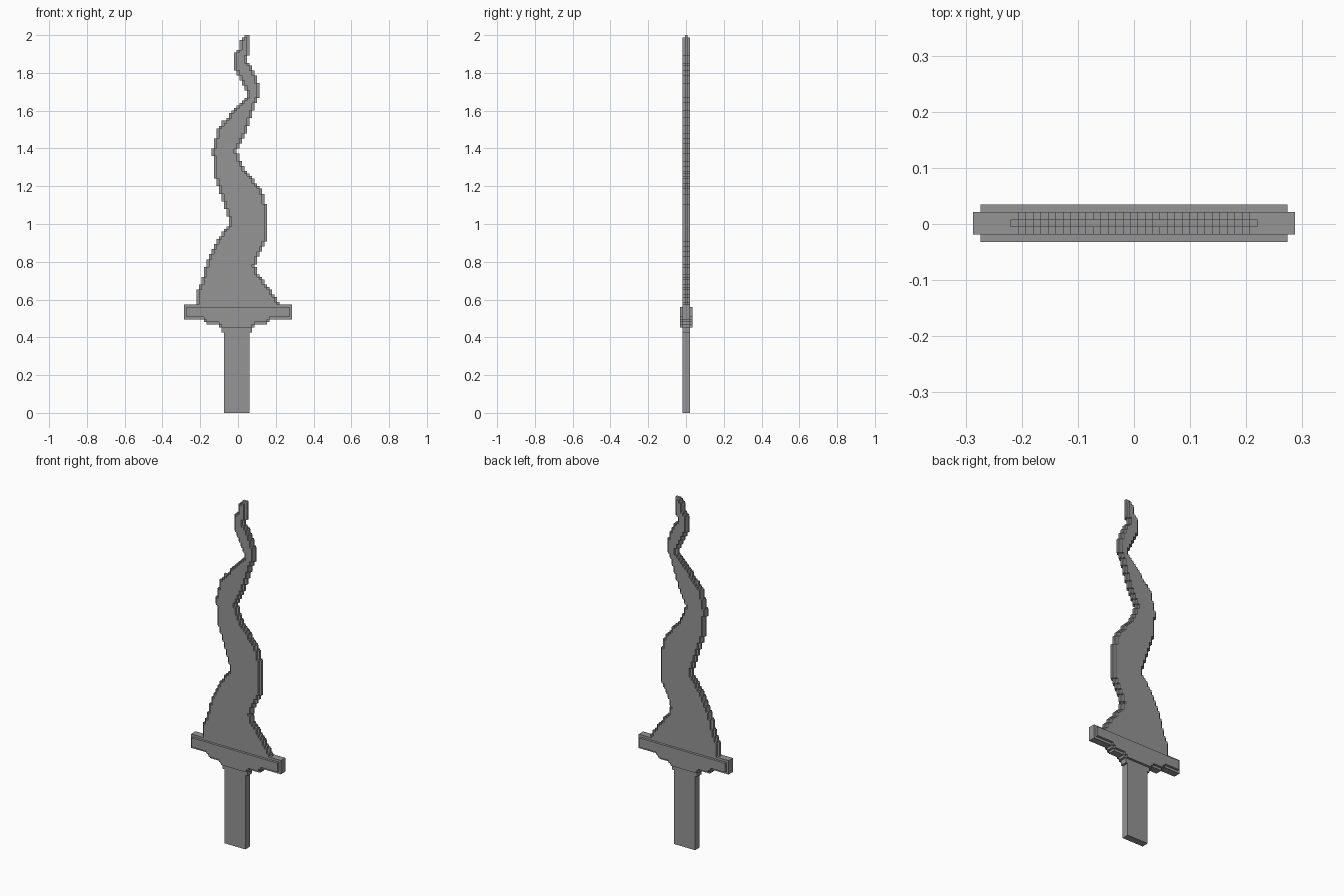
import bpy, bmesh

if "Cube" in bpy.data.objects:
    bpy.data.objects.remove(bpy.data.objects["Cube"])

V = 2 / 150          # voxel edge
Y_OFF = 0.0015       # slight depth offset of the voxel grid

# Dark grey metal
metal = bpy.data.materials.new("dark_grey")
metal.diffuse_color = (0.3, 0.3, 0.3, 1)
metal.use_nodes = True
metal.node_tree.nodes["Principled BSDF"].inputs["Base Color"].default_value = metal.diffuse_color


def interp(points, z):
    for (z0, x0), (z1, x1) in zip(points, points[1:]):
        if z0 <= z <= z1:
            return x0 + (x1 - x0) * (z - z0) / max(z1 - z0, 1e-6)
    return points[-1][1]


def erode(cells):
    return {(i, k) for i, k in cells
            if {(i + 1, k), (i - 1, k), (i, k + 1), (i, k - 1)} <= cells}


def build(name, layers):
    """layers: {depth index: set of (x, z) cells}; only exposed faces are made."""
    vox = {(i, j, k) for j, cells in layers.items() for i, k in cells}
    bm = bmesh.new()
    for c in vox:
        for a in range(3):
            b, d = (a + 1) % 3, (a + 2) % 3
            for s in (-1, 1):
                n = list(c)
                n[a] += s
                if tuple(n) in vox:
                    continue
                quad = []
                for u, w in ((-1, -1), (1, -1), (1, 1), (-1, 1))[::s]:
                    p = [float(t) for t in c]
                    p[a] += s / 2
                    p[b] += u / 2
                    p[d] += w / 2
                    quad.append(bm.verts.new((p[0] * V, p[1] * V + Y_OFF, (p[2] + .5) * V)))
                bm.faces.new(quad)
    bmesh.ops.remove_doubles(bm, verts=bm.verts, dist=V * 0.1)
    bmesh.ops.dissolve_limit(bm, angle_limit=0.01, verts=bm.verts, edges=bm.edges)
    me = bpy.data.meshes.new(name)
    bm.to_mesh(me)
    bm.free()
    me.materials.append(metal)
    ob = bpy.data.objects.new(name, me)
    bpy.context.collection.objects.link(ob)


# Wavy blade: left and right edge curves as (z, x)
left = [(.5, -.22), (.64, -.22), (.69, -.197), (.75, -.178), (.81, -.162), (.86, -.137),
        (.9, -.12), (.94, -.092), (.98, -.057), (1.0, -.043), (1.03, -.05), (1.12, -.08),
        (1.2, -.105), (1.25, -.125), (1.35, -.13), (1.38, -.14), (1.42, -.13), (1.5, -.108),
        (1.54, -.08), (1.58, -.04), (1.61, -.015), (1.64, .018), (1.67, .042), (1.7, .042),
        (1.76, .012), (1.82, -.015), (1.85, -.02), (1.9, -.018), (1.92, 0), (1.97, .012),
        (1.985, .025), (2, .03)]
right = [(.5, .22), (.58, .215), (.61, .2), (.65, .173), (.68, .15), (.72, .12),
         (.75, .1), (.78, .09), (.82, .105), (.87, .128), (.91, .148), (1.1, .149),
         (1.17, .13), (1.2, .11), (1.23, .083), (1.26, .06), (1.3, .03), (1.34, .012),
         (1.37, .003), (1.39, -.003), (1.43, .017), (1.48, .037), (1.53, .06), (1.58, .07),
         (1.62, .088), (1.67, .107), (1.75, .107), (1.79, .09), (1.84, .065), (1.865, .042),
         (1.9, .055), (1.985, .06), (2, .05)]
blade = {(i, k) for k in range(41, 150) for i in range(-25, 25)
         if interp(left, (k + .5) * V) <= i * V <= interp(right, (k + .5) * V)}
core = erode(blade)
build("blade", {-1: core, 0: blade, 1: core})

# Stepped crossguard: (z start, z end, x start, x end) in voxels
steps = [(32, 34, -6, 5), (34, 35, -7, 6), (35, 36, -12, 11), (36, 37, -13, 12),
         (37, 43, -21, 21)]
guard = {(i, k) for z0, z1, x0, x1 in steps
         for k in range(z0, z1) for i in range(x0, x1 + 1)}
face = {c for c in erode(guard) if c[1] > 33}
build("crossguard", {-2: face, -1: guard, 0: guard, 1: guard, 2: face})

# Flat rectangular grip
grip = {(i, k) for i in range(-5, 5) for k in range(34)}
build("grip", {j: grip for j in (-1, 0, 1)})
